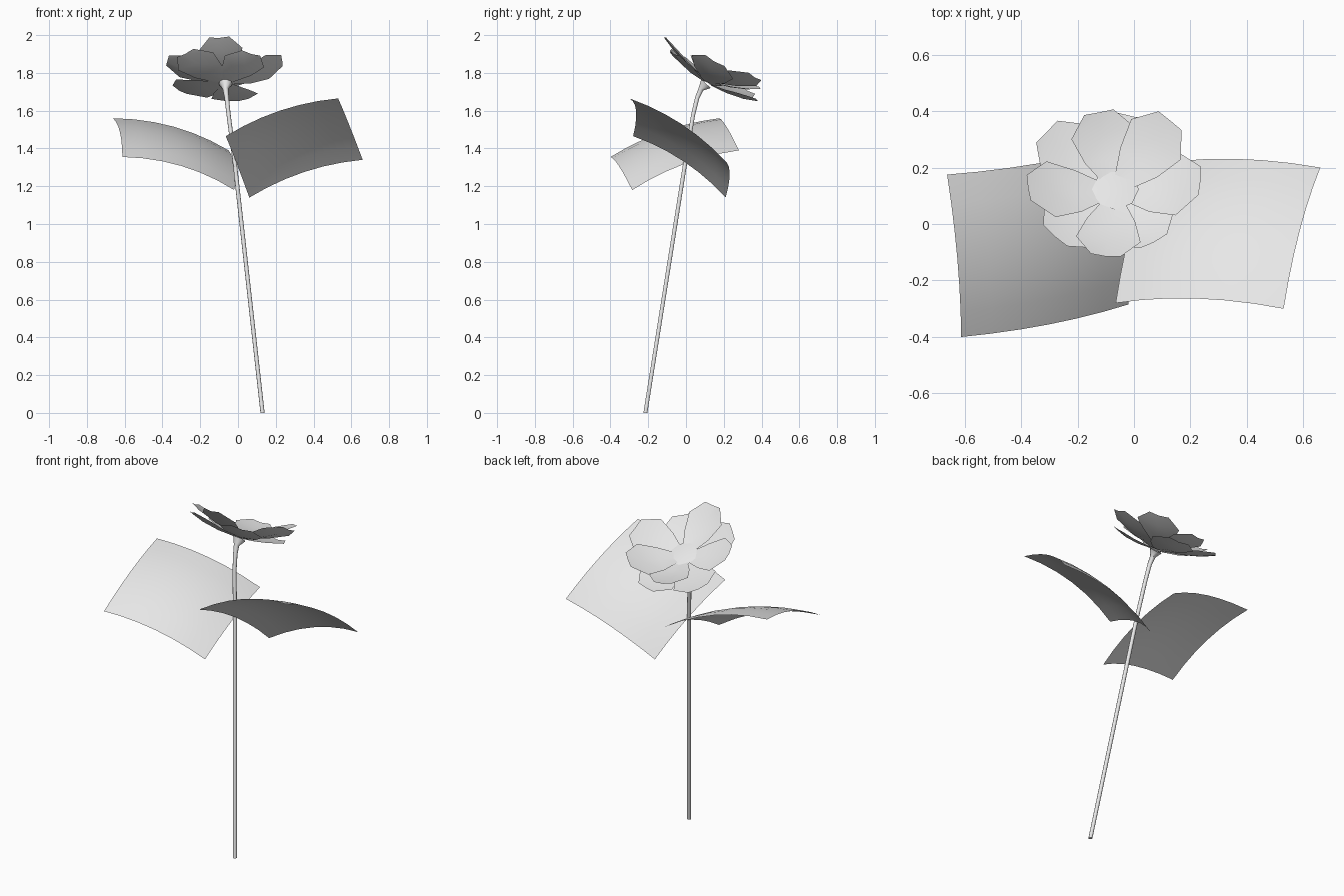
import bpy, bmesh, math
from mathutils import Vector

if "Cube" in bpy.data.objects:
    bpy.data.objects.remove(bpy.data.objects["Cube"])

# One plain pale grey for the whole plant
grey = bpy.data.materials.new("pale_grey")
grey.use_nodes = True
grey.diffuse_color = (0.8, 0.8, 0.8, 1)
grey.node_tree.nodes["Principled BSDF"].inputs["Base Color"].default_value = (0.8, 0.8, 0.8, 1)

AXIS = Vector((0, 0.5, 0.866))            # direction the bloom faces
HEART = Vector((-0.066, 0.112, 1.752))    # middle of the bloom


def grid_object(name, rows, closed=False, cap=False):
    """Skin rows of points with quads; closed joins each row into a ring."""
    bm = bmesh.new()
    vs = [[bm.verts.new(p) for p in row] for row in rows]
    n = len(rows[0])
    for a, b in zip(vs, vs[1:]):
        for i in range(n if closed else n - 1):
            j = (i + 1) % n
            bm.faces.new((a[i], a[j], b[j], b[i]))
    if cap:
        bm.faces.new(vs[0][::-1])
        bm.faces.new(vs[-1])
    mesh = bpy.data.meshes.new(name)
    bm.to_mesh(mesh)
    bm.free()
    mesh.materials.append(grey)
    obj = bpy.data.objects.new(name, mesh)
    bpy.context.collection.objects.link(obj)
    bpy.ops.object.select_all(action='DESELECT')
    obj.select_set(True)
    bpy.context.view_layer.objects.active = obj
    bpy.ops.object.shade_smooth_by_angle(angle=math.radians(40))
    return obj


def ring(center, normal, radius, sides):
    normal = normal.normalized()
    u = Vector((0, 1, 0)).cross(normal).normalized()
    v = normal.cross(u)
    angles = [math.tau * i / sides for i in range(sides)]
    return [center + radius * (u * math.cos(a) + v * math.sin(a)) for a in angles]


def leaf(name, a, b, c, d, bulge_u, bulge_v, steps=6):
    """Curved sheet: a-b and d-c run outwards, a-d and b-c run across."""
    a, b, c, d = map(Vector, (a, b, c, d))
    normal = (b - a).cross(d - a).normalized()
    rows = []
    for j in range(steps + 1):
        v = j / steps
        row = []
        for i in range(steps + 1):
            u = i / steps
            lift = 4 * (bulge_u * u * (1 - u) + bulge_v * v * (1 - v))
            row.append(a.lerp(b, u).lerp(d.lerp(c, u), v) + normal * lift)
        rows.append(row)
    return grid_object(name, rows)


def petal(name, tip, drop, width):
    """Cupped petal: widens from the heart, then narrows to a blunt tip."""
    start = HEART - AXIS * drop
    run = Vector(tip) - start
    side = AXIS.cross(run).normalized()
    up = run.cross(side).normalized()
    rows = []
    for t, half, sag in ((0.1, 0.03, 0), (0.42, 0.085, 0.012),
                         (0.74, 0.115, 0.012), (1, 0.053, 0)):
        mid = start + run * t - up * sag
        rows.append([mid + side * half * width * k + up * (0.13 * half * abs(k))
                     for k in (1, 0, -1)])
    return grid_object(name, rows)


# Leaning stem that bends over and flares under the bloom
path = [((0.13, -0.215, 0), 0.011), ((-0.02, 0, 1.35), 0.011),
        ((-0.05, 0.038, 1.58), 0.011), ((-0.06, 0.06, 1.67), 0.012),
        ((-0.066, 0.08, 1.715), 0.015), ((-0.066, 0.106, 1.743), 0.036)]
points = [Vector(p) for p, r in path]
rings = []
for i, (p, r) in enumerate(path):
    tangent = points[min(i + 1, len(path) - 1)] - points[max(i - 1, 0)]
    if i == 0:
        tangent = Vector((0, 0, 1))
    rings.append(ring(points[i], tangent, r, 10))
grid_object("stem", rings, closed=True, cap=True)

# Two broad arched leaves
leaf("left_leaf", (-0.065, -0.28, 1.465), (0.53, -0.3, 1.665),
     (0.66, 0.2, 1.34), (0.06, 0.21, 1.14), 0.045, 0.038)
leaf("right_leaf", (-0.612, -0.4, 1.355), (-0.02, -0.285, 1.18),
     (-0.05, 0.28, 1.39), (-0.662, 0.175, 1.56), 0.045, 0.035)

# Petals, upper layer over lower layer: tip position and relative width
upper = [((-0.125, 0.395, 1.715), 1), ((0.13, 0.365, 1.775), 1.05),
         ((-0.1, -0.115, 1.985), 1), ((-0.375, 0.125, 1.86), 1)]
lower = [((0.235, 0.15, 1.86), 1.1), ((-0.31, 0.325, 1.705), 1.1),
         ((0.0, 0.38, 1.65), 1.1), ((0.07, -0.065, 1.9), 1.05),
         ((-0.28, -0.045, 1.9), 1.15)]
for layer, petals, drop in (("upper", upper, 0), ("lower", lower, 0.012)):
    for i, (tip, width) in enumerate(petals):
        petal(f"{layer}_petal_{i + 1}", tip, drop, width)

# Shallow eight-sided heart of the bloom
grid_object("flower_heart",
            [ring(HEART + AXIS * h, AXIS, r, 8)
             for h, r in ((0.0, 0.04), (0.022, 0.083), (0.027, 0.04))],
            closed=True, cap=True)
